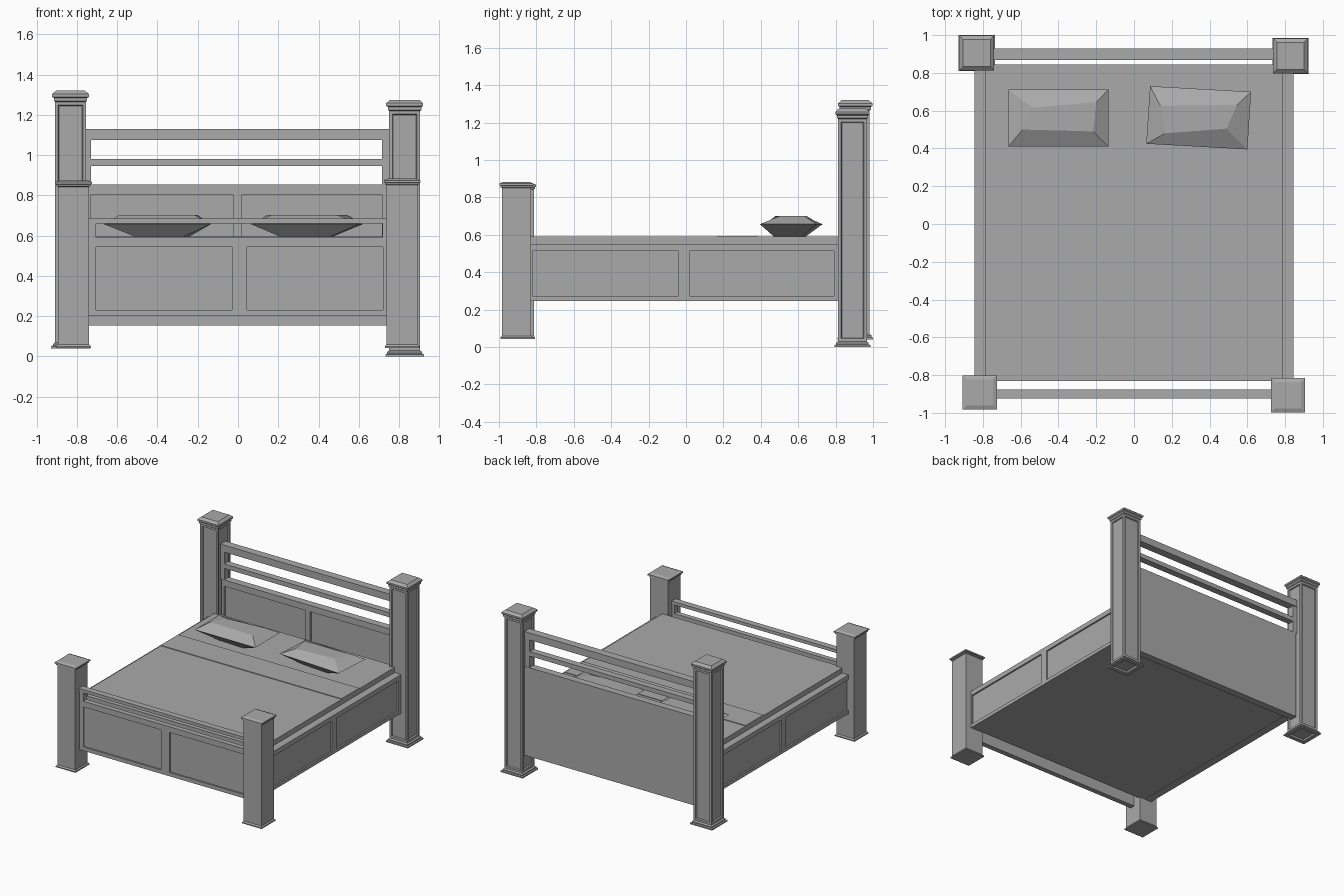
import bpy, bmesh

if "Cube" in bpy.data.objects:
    bpy.data.objects.remove(bpy.data.objects["Cube"])

grey = bpy.data.materials.new("plain grey")
grey.diffuse_color = (0.40, 0.40, 0.40, 1)
grey.use_nodes = True
grey.node_tree.nodes["Principled BSDF"].inputs["Base Color"].default_value = grey.diffuse_color


def finish(name, bm):
    bmesh.ops.recalc_face_normals(bm, faces=bm.faces)
    me = bpy.data.meshes.new(name)
    bm.to_mesh(me)
    bm.free()
    me.materials.append(grey)
    ob = bpy.data.objects.new(name, me)
    bpy.context.collection.objects.link(ob)
    return ob


def add_box(bm, x, y, z):
    v = [bm.verts.new((a, b, c)) for a in x for b in y for c in z]
    for f in ((0, 1, 3, 2), (4, 6, 7, 5), (0, 4, 5, 1), (2, 3, 7, 6), (0, 2, 6, 4), (1, 5, 7, 3)):
        bm.faces.new([v[i] for i in f])


def boxes(name, items):
    bm = bmesh.new()
    for x, y, z in items:
        add_box(bm, x, y, z)
    return finish(name, bm)


def post(name, cx, cy, profile, shaft=None):
    """Square post lofted from (half width, height) pairs; shaft row gets recessed panels."""
    bm = bmesh.new()
    rings = [[bm.verts.new((cx + sx * h, cy + sy * h, z))
              for sx, sy in ((-1, -1), (1, -1), (1, 1), (-1, 1))] for h, z in profile]
    panels = []
    for r, (a, b) in enumerate(zip(rings, rings[1:])):
        for i in range(4):
            j = (i + 1) % 4
            f = bm.faces.new((a[i], a[j], b[j], b[i]))
            if r == shaft:
                panels.append(f)
    bm.faces.new(rings[0][::-1])
    bm.faces.new(rings[-1])
    bmesh.ops.recalc_face_normals(bm, faces=bm.faces)
    if panels:
        bmesh.ops.inset_individual(bm, faces=panels, thickness=0.022, depth=0)
        bmesh.ops.inset_individual(bm, faces=panels, thickness=0.006, depth=-0.010)
    return finish(name, bm)


def framed(name, axis, u, z, face, recess, back, openings, zi):
    """Board with recessed panels: a core behind a frame, running along x or y."""
    def item(ua, d, za):
        return (ua, d, za) if axis == 'x' else (d, ua, za)
    front = tuple(sorted((face, recess)))
    edges = [u[0]] + [e for o in openings for e in o] + [u[1]]
    parts = [item(u, tuple(sorted((recess, back))), z),
             item(u, front, (z[0], zi[0])), item(u, front, (zi[1], z[1]))]
    parts += [item((edges[i], edges[i + 1]), front, zi) for i in range(0, len(edges), 2)]
    return boxes(name, parts)


# Head posts with stepped plinth, recessed shaft panels and stepped cap
for name, cx, cy, z0, z1 in (("head_post_left", -0.832, 0.905, 0.04, 1.32),
                             ("head_post_right", 0.828, 0.890, 0.0, 1.275)):
    post(name, cx, cy, [
        (0.060, z0 + 0.012), (0.066, z0), (0.096, z0), (0.096, z0 + 0.010), (0.087, z0 + 0.014),
        (0.087, z0 + 0.022), (0.077, z0 + 0.030), (0.077, z1 - 0.055), (0.083, z1 - 0.050),
        (0.083, z1 - 0.036), (0.092, z1 - 0.030), (0.092, z1 - 0.017), (0.072, z1)], shaft=6)

# Foot posts with flared bottom and stepped cap
for name, cx, cy, z1 in (("foot_post_left", -0.817, -0.892, 0.875),
                         ("foot_post_right", 0.815, -0.907, 0.883)):
    post(name, cx, cy, [
        (0.086, 0.042), (0.086, 0.050), (0.078, 0.060), (0.078, z1 - 0.032), (0.084, z1 - 0.029),
        (0.084, z1 - 0.021), (0.091, z1 - 0.018), (0.091, z1 - 0.008), (0.070, z1)])

# Headboard: two recessed panels, uprights and two open slats
framed("headboard", 'x', (-0.755, 0.755), (0.155, 0.855), 0.87, 0.884, 0.928,
       [(-0.73, -0.025), (0.02, 0.715)], (0.20, 0.805))
boxes("headboard_slats", [((-0.76, 0.755), (0.868, 0.930), (1.075, 1.130)),
                          ((-0.755, 0.75), (0.872, 0.924), (0.945, 0.980)),
                          ((-0.765, -0.73), (0.872, 0.924), (0.855, 1.075)),
                          ((0.715, 0.755), (0.872, 0.924), (0.855, 1.075))])

# Footboard: two recessed panels with a raised rail above
framed("footboard", 'x', (-0.74, 0.74), (0.20, 0.59), -0.918, -0.906, -0.878,
       [(-0.705, -0.03), (0.045, 0.72)], (0.23, 0.545))
boxes("footboard_rail", [((-0.74, 0.74), (-0.925, -0.875), (0.66, 0.685)),
                         ((-0.74, -0.705), (-0.918, -0.878), (0.59, 0.66)),
                         ((0.717, 0.74), (-0.918, -0.878), (0.59, 0.66))])

# Side rails
for name, s in (("side_rail_left", -1), ("side_rail_right", 1)):
    framed(name, 'y', (-0.835, 0.835), (0.245, 0.55), s * 0.845, s * 0.833, s * 0.785,
           [(-0.82, -0.04), (0.02, 0.79)], (0.272, 0.513))

# Mattress and folded sheet
boxes("mattress", [((-0.79, 0.787), (-0.83, 0.845), (0.247, 0.59))])
boxes("folded_sheet", [((-0.79, 0.787), (0.165, 0.385), (0.588, 0.595))])


def pillow(name, rim, top, base):
    """Faceted cushion from three four-cornered rings at base, rim and top."""
    bm = bmesh.new()
    rings = [[bm.verts.new((x, y, z)) for x, y in pts]
             for pts, z in ((base, 0.591), (rim, 0.657), (top, 0.702))]
    for a, b in zip(rings, rings[1:]):
        for i in range(4):
            j = (i + 1) % 4
            bm.faces.new((a[i], a[j], b[j], b[i]))
    bm.faces.new(rings[0][::-1])
    bm.faces.new(rings[-1])
    return finish(name, bm)


pillow("pillow_left",
       [(-0.665, 0.41), (-0.135, 0.41), (-0.135, 0.713), (-0.665, 0.713)],
       [(-0.59, 0.50), (-0.215, 0.49), (-0.20, 0.645), (-0.54, 0.615)],
       [(-0.50, 0.48), (-0.28, 0.47), (-0.25, 0.63), (-0.50, 0.63)])
pillow("pillow_right",
       [(0.065, 0.425), (0.60, 0.395), (0.62, 0.70), (0.085, 0.73)],
       [(0.165, 0.48), (0.49, 0.505), (0.545, 0.63), (0.14, 0.625)],
       [(0.22, 0.49), (0.45, 0.47), (0.46, 0.62), (0.24, 0.64)])
